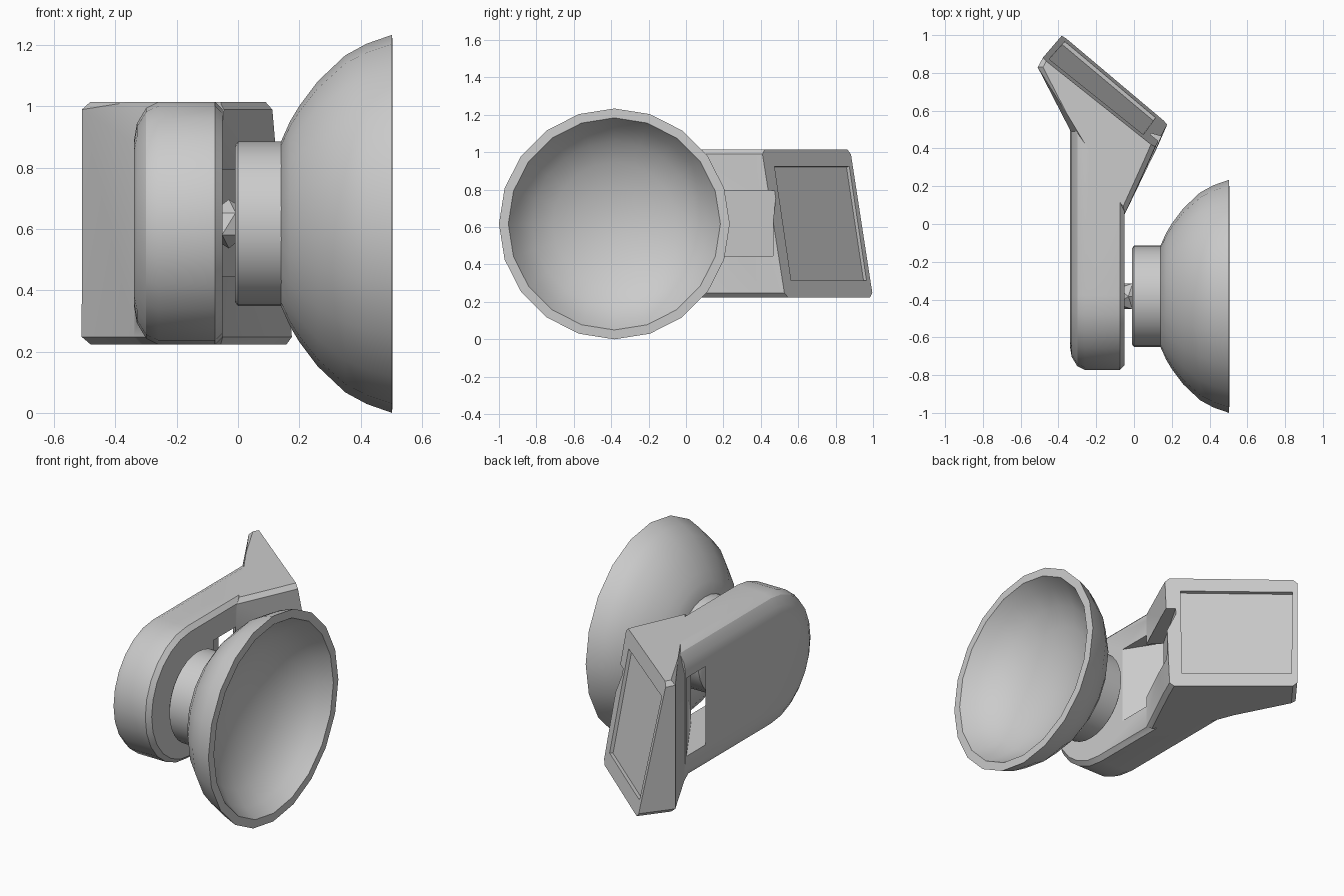
import bpy, bmesh, math
from mathutils import Vector

cube = bpy.data.objects.get("Cube")
if cube:
    bpy.data.objects.remove(cube, do_unlink=True)

grey = bpy.data.materials.new("light_grey")
grey.use_nodes = True
grey.diffuse_color = (0.6, 0.6, 0.6, 1)
grey.node_tree.nodes["Principled BSDF"].inputs["Base Color"].default_value = (0.6, 0.6, 0.6, 1)

AXIS_Y, AXIS_Z = -0.383, 0.617
BOTTOM, TOP = 0.223, 1.015


def finish(name, bm, smooth=None):
    bmesh.ops.recalc_face_normals(bm, faces=bm.faces)
    mesh = bpy.data.meshes.new(name)
    bm.to_mesh(mesh)
    bm.free()
    mesh.materials.append(grey)
    obj = bpy.data.objects.new(name, mesh)
    bpy.context.collection.objects.link(obj)
    if smooth:
        shade(obj, smooth)
    return obj


def shade(obj, angle):
    bpy.ops.object.select_all(action='DESELECT')
    obj.select_set(True)
    bpy.context.view_layer.objects.active = obj
    bpy.ops.object.shade_smooth_by_angle(angle=math.radians(angle))


def skin(rings):
    """Skin equal-length rings of points and cap both ends."""
    bm = bmesh.new()
    loops = [[bm.verts.new(p) for p in ring] for ring in rings]
    for a, b in zip(loops, loops[1:]):
        for i in range(len(a)):
            j = (i + 1) % len(a)
            bm.faces.new((a[i], a[j], b[j], b[i]))
    bm.faces.new(loops[0])
    bm.faces.new(loops[-1])
    bmesh.ops.recalc_face_normals(bm, faces=bm.faces)
    return bm


def circle(x, r, sides):
    turns = [2 * math.pi * i / sides for i in range(sides)]
    return [(x, AXIS_Y + r * math.cos(t), AXIS_Z + r * math.sin(t)) for t in turns]


def boolean(obj, other, operation):
    mod = obj.modifiers.new(other.name, 'BOOLEAN')
    mod.object, mod.operation, mod.solver = other, operation, 'EXACT'
    bpy.context.view_layer.objects.active = obj
    bpy.ops.object.modifier_apply(modifier=mod.name)
    bpy.data.objects.remove(other, do_unlink=True)


def cut(obj, name, rings):
    cutter = finish(name, skin(rings))
    cutter.hide_render = True
    boolean(obj, cutter, 'DIFFERENCE')


# Dish: a hollow bowl opening to the left side
outer = [(0.14, 0.268), (0.17, 0.335), (0.20, 0.385), (0.26, 0.465),
         (0.35, 0.55), (0.42, 0.588), (0.503, 0.617)]
inner = [(0.505, 0.567), (0.43, 0.52), (0.35, 0.44), (0.29, 0.33), (0.25, 0.2), (0.23, 0.07)]
finish("dish", skin([circle(x, r, 20) for x, r in outer + inner]), 40)

# Hub behind the dish
hub = [(-0.01, 0.255), (0, 0.268), (0.15, 0.268)]
finish("hub", skin([circle(x, r, 32) for x, r in hub]), 40)

# Faceted ball joint between hub and arm
bm = bmesh.new()
bmesh.ops.create_icosphere(bm, subdivisions=1, radius=0.08)
bmesh.ops.translate(bm, verts=bm.verts, vec=(-0.03, AXIS_Y, AXIS_Z))
finish("ball_joint", bm)


# Arm: rounded plate, soft on the outer side and lightly chamfered on the inner side
def plate_ring(x, inset):
    r = (TOP - BOTTOM) / 2 - inset
    mid = (TOP + BOTTOM) / 2
    ring = [(x, 0.49, mid + r)]
    for i in range(13):
        t = math.pi * (0.5 + i / 12)
        ring.append((x, -0.377 + r * math.cos(t), mid + r * math.sin(t)))
    return ring + [(x, 0.49, mid - r)]


levels = [(-0.34, 0.13), (-0.33, 0.07), (-0.30, 0.02), (-0.26, 0), (-0.075, 0), (-0.05, 0.025)]
arm = finish("arm", skin([plate_ring(x, inset) for x, inset in levels]))

# Head: wedge that flares from the arm to a leaning end face
shared = [(-0.51, 0.83), (-0.34, 0.5), (-0.25, 0.27), (-0.05, 0.05)]
low = [(0.125, 0.41), (0.178, 0.53), (-0.38, 1.0)]
high = [(0.075, 0.325), (0.11, 0.405), (-0.485, 0.878)]
bm = skin([[(x, y, BOTTOM) for x, y in shared + low],
           [(x, y, TOP) for x, y in shared + high]])
end_points = [Vector((*p, z)) for z, ring in ((BOTTOM, low), (TOP, high)) for p in ring[1:]]


def on_end(vert):
    return any((vert.co - p).length < 0.001 for p in end_points)


# Chamfer the top and bottom rims, leaving the end face crisp
rims = [e for e in bm.edges if abs(e.verts[0].co.z - e.verts[1].co.z) < 0.001
        and not all(on_end(v) for v in e.verts)]
bmesh.ops.bevel(bm, geom=rims, offset=0.025, segments=1, affect='EDGES', clamp_overlap=True)

# Tapered facet where the outer wall runs into the arm's soft upper edge
p, q, r = Vector((-0.51, 0.83, 0.99)), Vector((-0.34, 0.5, 0.88)), Vector((-0.305, 0.5, TOP))
bmesh.ops.bisect_plane(bm, geom=bm.verts[:] + bm.edges[:] + bm.faces[:], plane_co=q,
                       plane_no=(q - p).cross(r - q), clear_outer=True)
bmesh.ops.holes_fill(bm, edges=[e for e in bm.edges if e.is_boundary], sides=0)
boolean(arm, finish("head", bm), 'UNION')

# Tall slanted strap window through the plate, and a lower slot cut into the neck
window = [(0, -0.24), (-0.36, 0.33), (-0.45, 0.66), (-0.11, 0.11), (0, 0)]
cut(arm, "window_cutter", [[(x, y, z) for x, y in window] for z in (0.385, 0.855)])
slot = [(0, -0.06), (-0.13, 0.1), (0.09, 0.48), (0.3, 0.42)]
cut(arm, "slot_cutter", [[(x, y, z) for x, y in slot] for z in (0.445, 0.795)])


# Shallow rectangular recess in the end face
def on_face(u, v):
    a, b, c, d = end_points
    return a.lerp(b, u).lerp(c.lerp(d, u), v)


a, b, c, d = end_points
normal = (b - a).cross(c - a).normalized()
frame = [on_face(u, v) for u, v in ((0.1, 0.115), (0.955, 0.115), (0.96, 0.885), (0.115, 0.885))]
cut(arm, "recess_cutter", [[p + normal * t for p in frame] for t in (-0.02, 0.1)])
shade(arm, 30)
